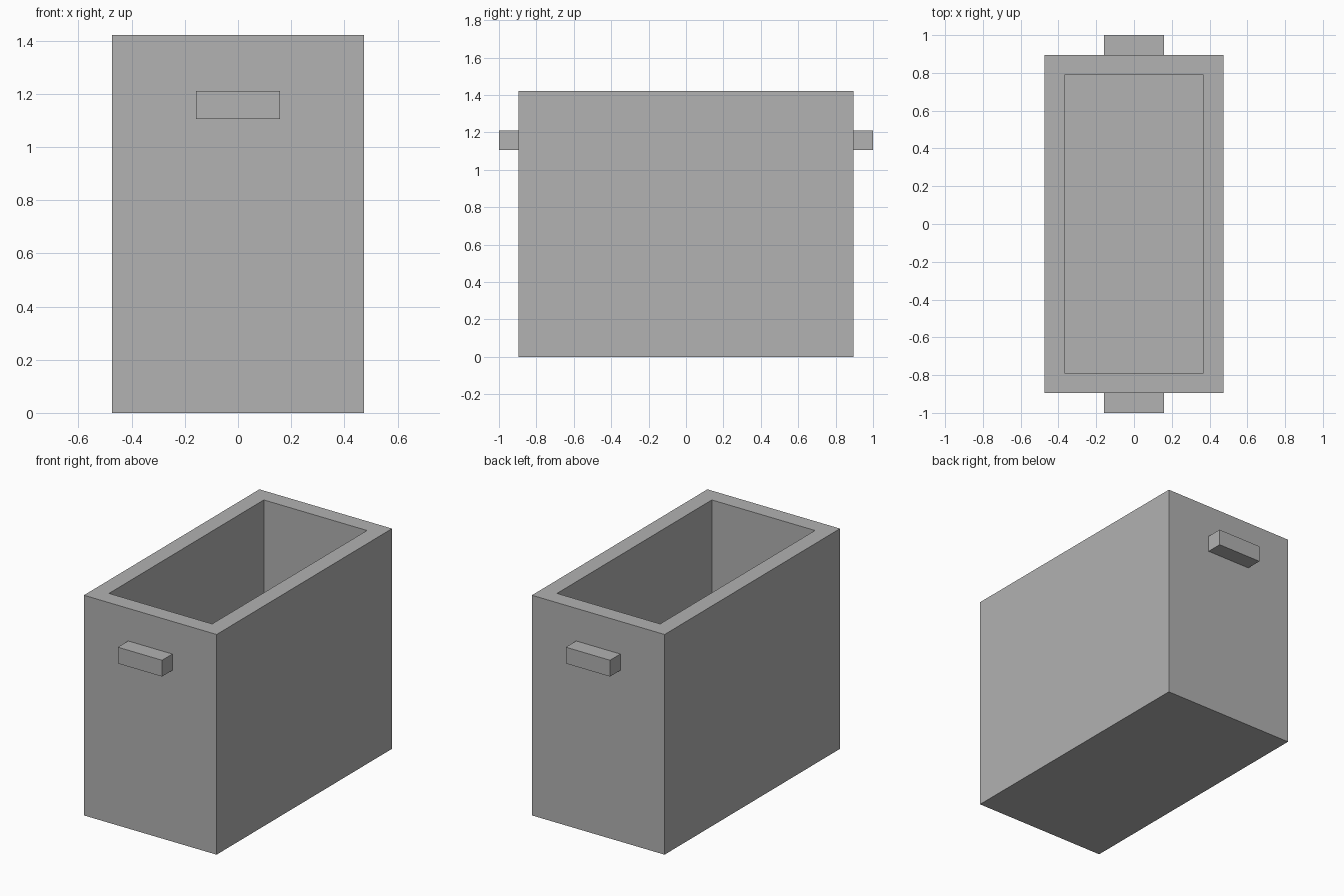
import bpy
import bmesh
from mathutils import Matrix, Vector

cube = bpy.data.objects.get("Cube")
if cube:
    bpy.data.objects.remove(cube, do_unlink=True)

U = 2 / 19  # wall thickness, the module for every size

grey = bpy.data.materials.new("plain grey")
grey.use_nodes = True
COLOUR = (0.445, 0.445, 0.445, 1)
grey.diffuse_color = COLOUR
grey.node_tree.nodes["Principled BSDF"].inputs["Base Color"].default_value = COLOUR


def box(bm, size, centre):
    bmesh.ops.create_cube(bm, size=1, matrix=Matrix.Translation(centre) @ Matrix.Diagonal((*size, 1)))


def finish(bm, name):
    mesh = bpy.data.meshes.new(name)
    bmesh.ops.recalc_face_normals(bm, faces=bm.faces)
    bm.to_mesh(mesh)
    bm.free()
    mesh.materials.append(grey)
    obj = bpy.data.objects.new(name, mesh)
    bpy.context.collection.objects.link(obj)
    return obj


# Open bin: inset the top to form the rim, then sink the inside down to the floor
HEIGHT = 13.5 * U
bm = bmesh.new()
box(bm, (9 * U, 17 * U, HEIGHT), (0, 0, HEIGHT / 2))
bm.normal_update()
top = max(bm.faces, key=lambda f: f.calc_center_median().z)
bmesh.ops.inset_region(bm, faces=[top], thickness=U, use_even_offset=True)
sunk = bmesh.ops.extrude_discrete_faces(bm, faces=[top])["faces"][0]
bmesh.ops.translate(bm, verts=sunk.verts, vec=Vector((0, 0, U - HEIGHT)))
finish(bm, "bin_body")

# Block handles on the two narrow ends
for name, side in (("front_handle", -1), ("back_handle", 1)):
    bm = bmesh.new()
    box(bm, (3 * U, U, U), (0, side * 9 * U, 11 * U))
    finish(bm, name)
